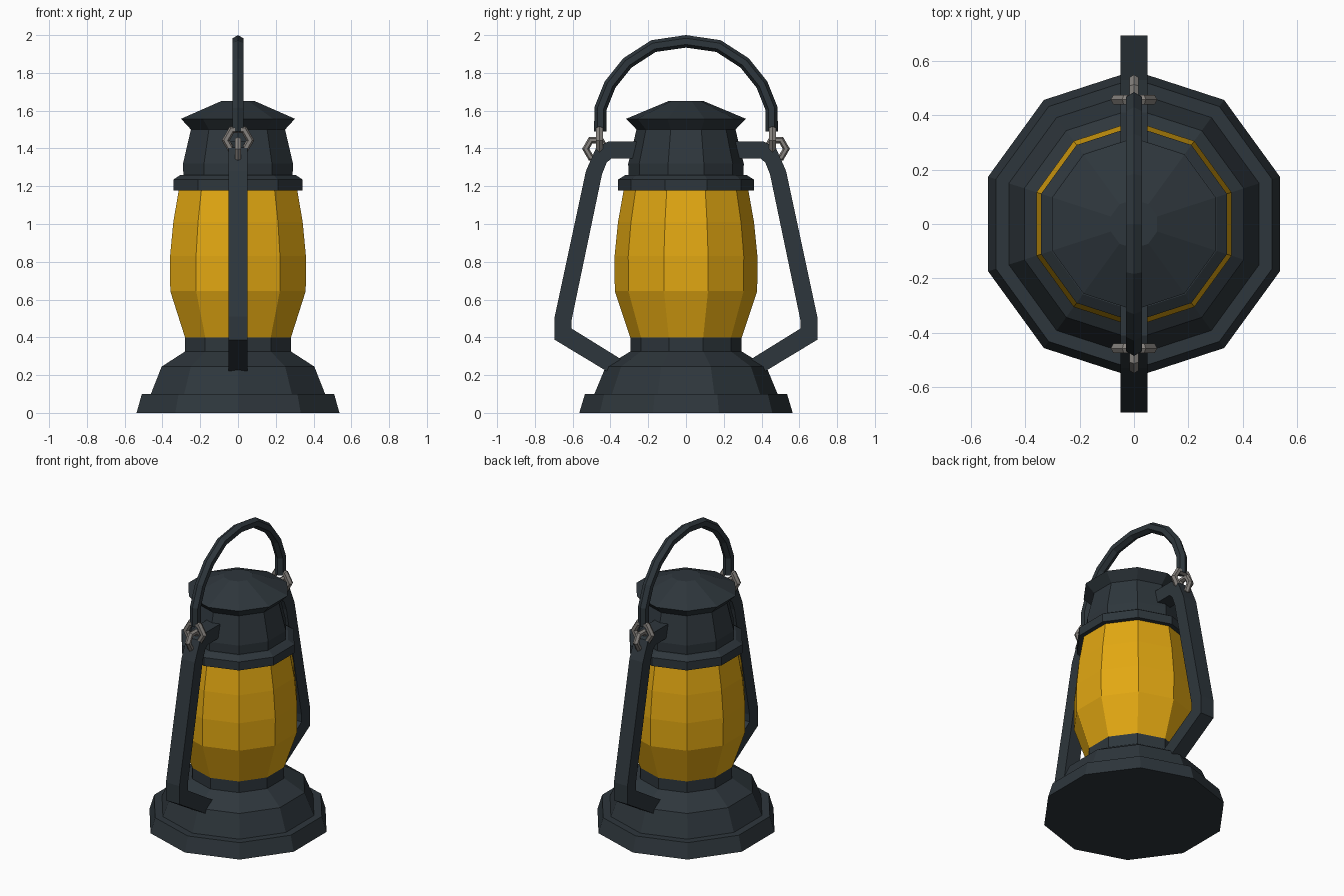
import bpy, bmesh
from math import sin, cos, pi
from mathutils import Vector, Matrix

cube = bpy.data.objects.get("Cube")
if cube:
    bpy.data.objects.remove(cube, do_unlink=True)


def material(name, color):
    m = bpy.data.materials.new(name)
    m.use_nodes = True
    rgba = (*color, 1)
    m.diffuse_color = rgba
    bsdf = next(n for n in m.node_tree.nodes if n.type == 'BSDF_PRINCIPLED')
    bsdf.inputs["Base Color"].default_value = rgba
    return m


iron = material("dark iron", (0.027, 0.037, 0.045))
amber = material("amber glass", (0.76, 0.39, 0.006))
steel = material("grey steel", (0.235, 0.22, 0.205))


def finish(name, bm, mat):
    bmesh.ops.recalc_face_normals(bm, faces=bm.faces[:])
    mesh = bpy.data.meshes.new(name)
    bm.to_mesh(mesh)
    bm.free()
    mesh.materials.append(mat)
    ob = bpy.data.objects.new(name, mesh)
    bpy.context.collection.objects.link(ob)
    return ob


def skin(name, rings, mat):
    """Join rings of points into a closed, capped shell."""
    bm = bmesh.new()
    loops = [[bm.verts.new(p) for p in ring] for ring in rings]
    n = len(loops[0])
    for a, b in zip(loops, loops[1:]):
        for i in range(n):
            j = (i + 1) % n
            bm.faces.new((a[i], a[j], b[j], b[i]))
    bm.faces.new(loops[0])
    bm.faces.new(loops[-1])
    return finish(name, bm, mat)


def lathe(name, profile, mat, sides=10):
    """Ten-sided turned part with a corner facing front and back."""
    angles = [pi / 2 + 2 * pi * i / sides for i in range(sides)]
    return skin(name, [[(r * cos(a), r * sin(a), z) for a in angles]
                       for r, z in profile], mat)


# Turned body
lathe("base", [(0.565, 0), (0.535, 0.1), (0.485, 0.1), (0.425, 0.245),
               (0.295, 0.325), (0.295, 0.4)], iron)
lathe("glass", [(0.295, 0.4), (0.377, 0.645), (0.378, 0.83),
                (0.36, 1.01), (0.328, 1.19)], amber)
lathe("collar", [(0.36, 1.178), (0.36, 1.235), (0.32, 1.26)], iron)
lathe("chimney", [(0.304, 1.25), (0.306, 1.32), (0.262, 1.5)], iron)
lathe("cap", [(0.262, 1.5), (0.317, 1.557), (0.09, 1.652)], iron)

# Side frame bars: outer and inner edge points (y, z), front and back
outer = [(0.415, 0.218), (0.695, 0.387), (0.695, 0.51), (0.53, 1.28),
         (0.475, 1.405), (0.41, 1.437), (0.2, 1.437)]
inner = [(0.345, 0.285), (0.605, 0.446), (0.605, 0.495), (0.445, 1.262),
         (0.42, 1.325), (0.395, 1.347), (0.2, 1.347)]
half = 0.05
for side, label in ((-1, "front"), (1, "back")):
    skin(label + "_frame_bar",
         [[(-half, side * o[0], o[1]), (half, side * o[0], o[1]),
           (half, side * i[0], i[1]), (-half, side * i[0], i[1])]
          for o, i in zip(outer, inner)], iron)

# Carrying handle: hexagonal rod swept along an arch
arch = [(0.453, 1.49), (0.453, 1.61), (0.402, 1.738), (0.31, 1.853),
        (0.172, 1.942), (0, 1.967)]
arch = [Vector((0, y, z)) for y, z in arch]
path = arch + [Vector((0, -p.y, p.z)) for p in reversed(arch[:-1])]
rings = []
for k, p in enumerate(path):
    ahead = (path[min(k + 1, len(path) - 1)] - p).normalized()
    behind = (p - path[max(k - 1, 0)]).normalized()
    tangent = (ahead + behind).normalized()
    normal = Vector((0, tangent.z, -tangent.y))
    rings.append([p + 0.033 * (cos(a) * normal + sin(a) * Vector((1, 0, 0)))
                  for a in (pi * i / 3 for i in range(6))])
skin("handle", rings, iron)


# Chain links: hexagonal rings, one across and one along the frame
def link(name, center, across, major, minor):
    u = Vector((1, 0, 0)) if across else Vector((0, 1, 0))
    w = Vector((0, 1, 0)) if across else Vector((1, 0, 0))
    up = Vector((0, 0, 1))
    bm = bmesh.new()
    grid = []
    for i in range(6):
        out = cos(pi * i / 3) * u + sin(pi * i / 3) * up
        grid.append([bm.verts.new(Vector(center) + out * (major + minor * cos(t))
                                  + w * minor * sin(t))
                     for t in (pi * j / 3 for j in range(6))])
    for i in range(6):
        for j in range(6):
            a, b, k = grid[i], grid[(i + 1) % 6], (j + 1) % 6
            bm.faces.new((a[j], b[j], b[k], a[k]))
    finish(name, bm, steel)


for side, label in ((-1, "front"), (1, "back")):
    link(label + "_upper_link", (0, side * 0.458, 1.443), True, 0.065, 0.021)
    link(label + "_lower_link", (0, side * 0.478, 1.398), False, 0.053, 0.019)
